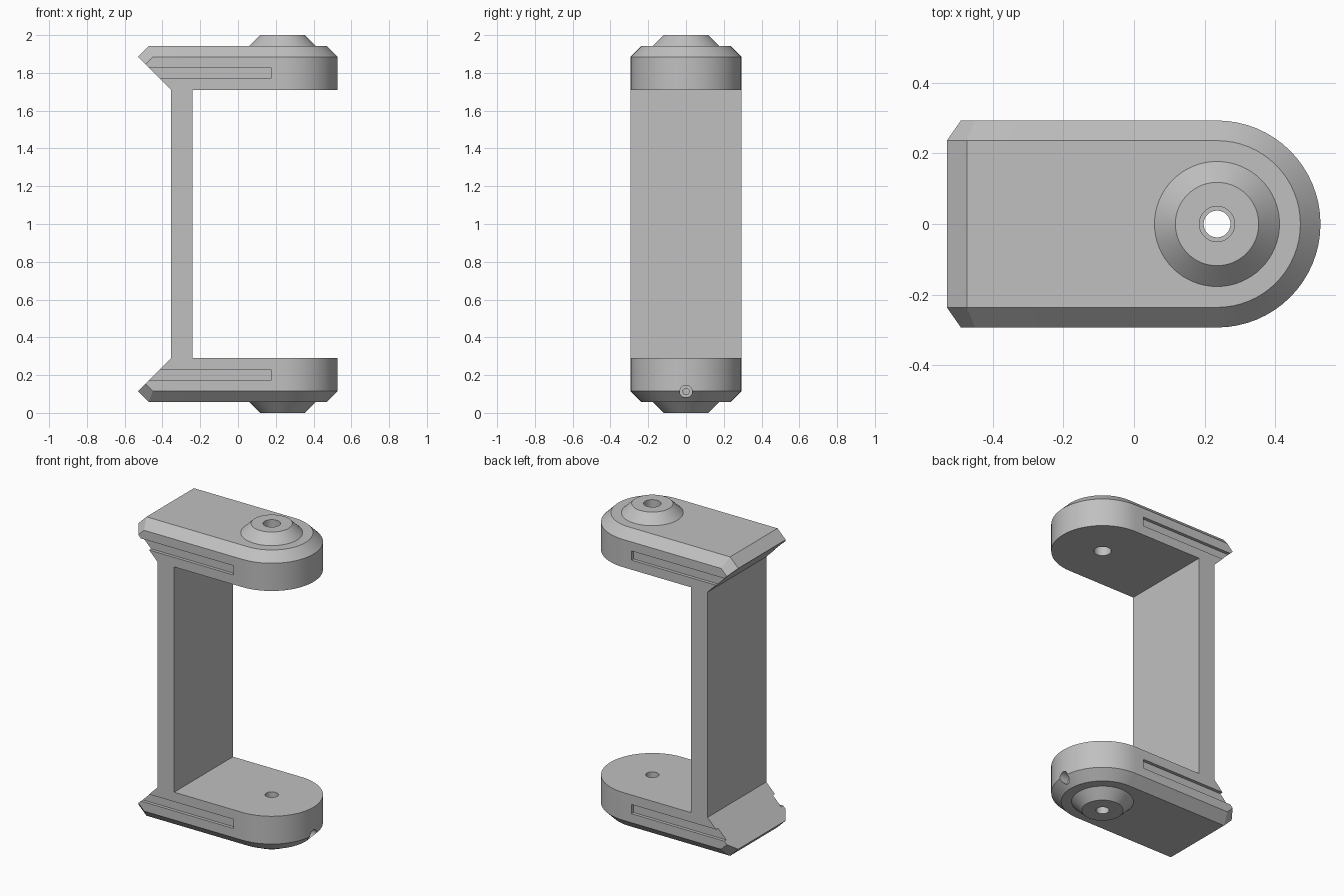
import bpy, bmesh, math
from mathutils import Vector

if "Cube" in bpy.data.objects:
    bpy.data.objects.remove(bpy.data.objects["Cube"])

grey = bpy.data.materials.new("grey plastic")
grey.diffuse_color = (0.53, 0.53, 0.53, 1)
grey.use_nodes = True
grey.node_tree.nodes["Principled BSDF"].inputs["Base Color"].default_value = grey.diffuse_color

HALF, PIVOT, BEVEL = 0.293, 0.235, 0.057   # half width, boss axis x, chamfer size
INNER, RIM, OUTER = 1.71, 1.885, 1.942     # arm heights


def make_object(name, bm):
    bmesh.ops.recalc_face_normals(bm, faces=bm.faces[:])
    mesh = bpy.data.meshes.new(name)
    bm.to_mesh(mesh)
    bm.free()
    obj = bpy.data.objects.new(name, mesh)
    bpy.context.collection.objects.link(obj)
    mesh.materials.append(grey)
    return obj


def activate(obj):
    for other in bpy.context.selected_objects:
        other.select_set(False)
    obj.select_set(True)
    bpy.context.view_layer.objects.active = obj


def cone(name, r1, r2, depth, location, along_x=False, segments=64):
    bpy.ops.mesh.primitive_cone_add(vertices=segments, radius1=r1, radius2=r2, depth=depth,
                                    location=location,
                                    rotation=(0, math.pi / 2 if along_x else 0, 0))
    obj = bpy.context.object
    obj.name = name
    obj.data.materials.append(grey)
    return obj


def box(name, low, high):
    bm = bmesh.new()
    bmesh.ops.create_cube(bm, size=1)
    for v in bm.verts:
        v.co = [low[i] if v.co[i] < 0 else high[i] for i in range(3)]
    return make_object(name, bm)


def cut(obj, cutter):
    activate(obj)
    mod = obj.modifiers.new("cut", 'BOOLEAN')
    mod.operation = 'DIFFERENCE'
    mod.solver = 'EXACT'
    mod.object = cutter
    bpy.ops.object.modifier_apply(modifier=mod.name)
    bpy.data.objects.remove(cutter)


def smooth(obj):
    activate(obj)
    bpy.ops.object.shade_smooth_by_angle(angle=math.radians(25))


def make_arm(name, level):
    # rounded nose, chamfered outer rim, undercut tail with clipped corners
    points = []
    for radius, z in ((HALF, INNER), (HALF, RIM), (HALF - BEVEL, OUTER)):
        for i in range(33):
            a = math.pi * (i / 32 - 0.5)
            points.append((PIVOT + radius * math.cos(a), radius * math.sin(a), z))
    for s in (-1, 1):
        points += [(-0.355, s * HALF, INNER), (-0.49, s * HALF, 1.845),
                   (-0.53, s * (HALF - BEVEL), RIM), (-0.45, s * HALF, RIM),
                   (-0.473, s * (HALF - BEVEL), OUTER)]
    bm = bmesh.new()
    for x, y, z in points:
        bm.verts.new(Vector((x, y, level(z))))
    bmesh.ops.convex_hull(bm, input=bm.verts[:])
    bmesh.ops.dissolve_limit(bm, angle_limit=math.radians(0.6),
                             verts=bm.verts[:], edges=bm.edges[:])
    return make_object(name, bm)


for side, level, bore in (("upper", lambda z: z, 0.05), ("lower", lambda z: 2 - z, 0.038)):
    arm = make_arm(side + "_arm", level)

    # side slots, open at the sloped tail
    z0, z1 = sorted((level(1.77), level(1.828)))
    for s in (-1, 1):
        y0, y1 = sorted((s * (HALF - 0.02), s * 0.4))
        cut(arm, box("slot_cutter", (-0.7, y0, z0), (0.175, y1, z1)))

    # tapered boss on the outer face
    r1, r2 = (0.177, 0.118) if side == "upper" else (0.118, 0.177)
    boss = cone(side + "_boss", r1, r2, 2 - OUTER, (PIVOT, 0, level((OUTER + 2) / 2)))

    # through bore
    for part in (arm, boss):
        cut(part, cone("bore_cutter", bore, bore, 0.6, (PIVOT, 0, level(1.85)), segments=32))

    # stepped set-screw hole in the nose of the lower arm
    if side == "lower":
        cut(arm, cone("screw_cutter", 0.033, 0.033, 0.2, (0.565, 0, 0.113), True, 24))
        cut(arm, cone("screw_cutter", 0.017, 0.017, 0.3, (0.385, 0, 0.113), True, 24))

    smooth(arm)
    smooth(boss)

# upright plate joining the arms
box("upright_plate", (-0.355, -HALF, 2 - INNER), (-0.24, HALF, INNER))
